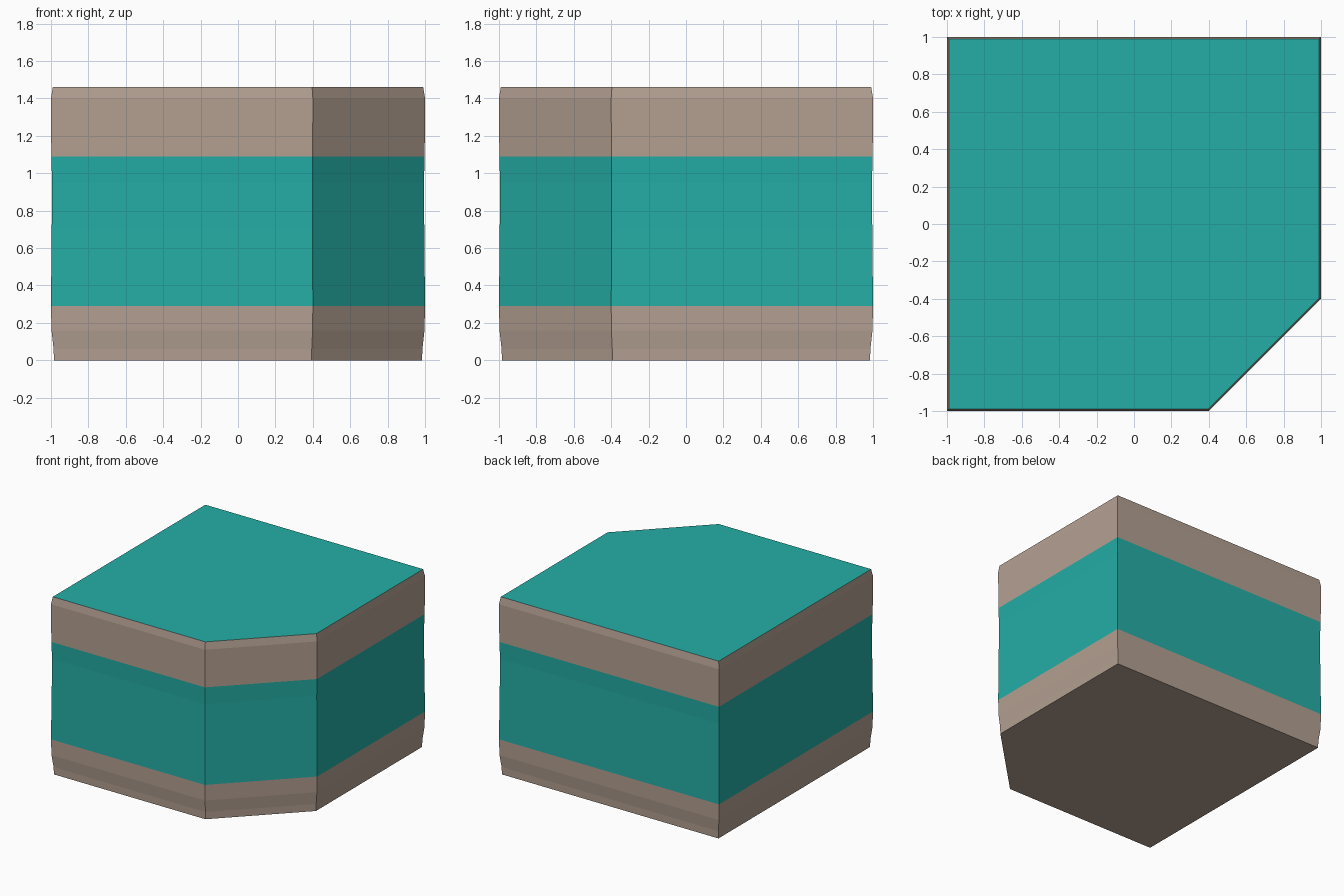
import bpy, bmesh

if "Cube" in bpy.data.objects:
    bpy.data.objects.remove(bpy.data.objects["Cube"])


def material(name, color):
    m = bpy.data.materials.new(name)
    m.diffuse_color = (*color, 1)
    m.use_nodes = True
    m.node_tree.nodes["Principled BSDF"].inputs["Base Color"].default_value = m.diffuse_color
    return m


brown = material("warm_taupe", (0.456, 0.352, 0.287))
teal = material("teal", (0.018, 0.42, 0.38))


def outline(d):
    """Square with one cut front corner, moved inward by d."""
    k = 0.414 * d
    return [(-1 + d, -1 + d), (0.4 - k, -1 + d), (1 - d, -0.4 + k),
            (1 - d, 1 - d), (-1 + d, 1 - d)]


# wall profile: (height, inset)
profile = [(0, 0.016), (0.06, 0.014), (0.16, 0.003), (0.29, 0), (0.70, 0.004),
           (0.95, 0.006), (1.09, 0.002), (1.40, 0), (1.46, 0.01)]

bm = bmesh.new()
rings = [[bm.verts.new((x, y, z)) for x, y in outline(d)] for z, d in profile]

# walls
for low, high in zip(rings, rings[1:]):
    for i in range(5):
        j = (i + 1) % 5
        bm.faces.new((low[i], low[j], high[j], high[i]))

# underside and roof
bm.faces.new(rings[0][::-1])
bm.faces.new(rings[-1])
bm.normal_update()

# teal on the middle band and on the roof
for f in bm.faces:
    z = f.calc_center_median().z
    f.material_index = int(0.29 < z < 1.09 or f.normal.z > 0.9)

mesh = bpy.data.meshes.new("cut_corner_block")
bm.to_mesh(mesh)
bm.free()
mesh.materials.append(brown)
mesh.materials.append(teal)
block = bpy.data.objects.new("cut_corner_block", mesh)
bpy.context.collection.objects.link(block)
